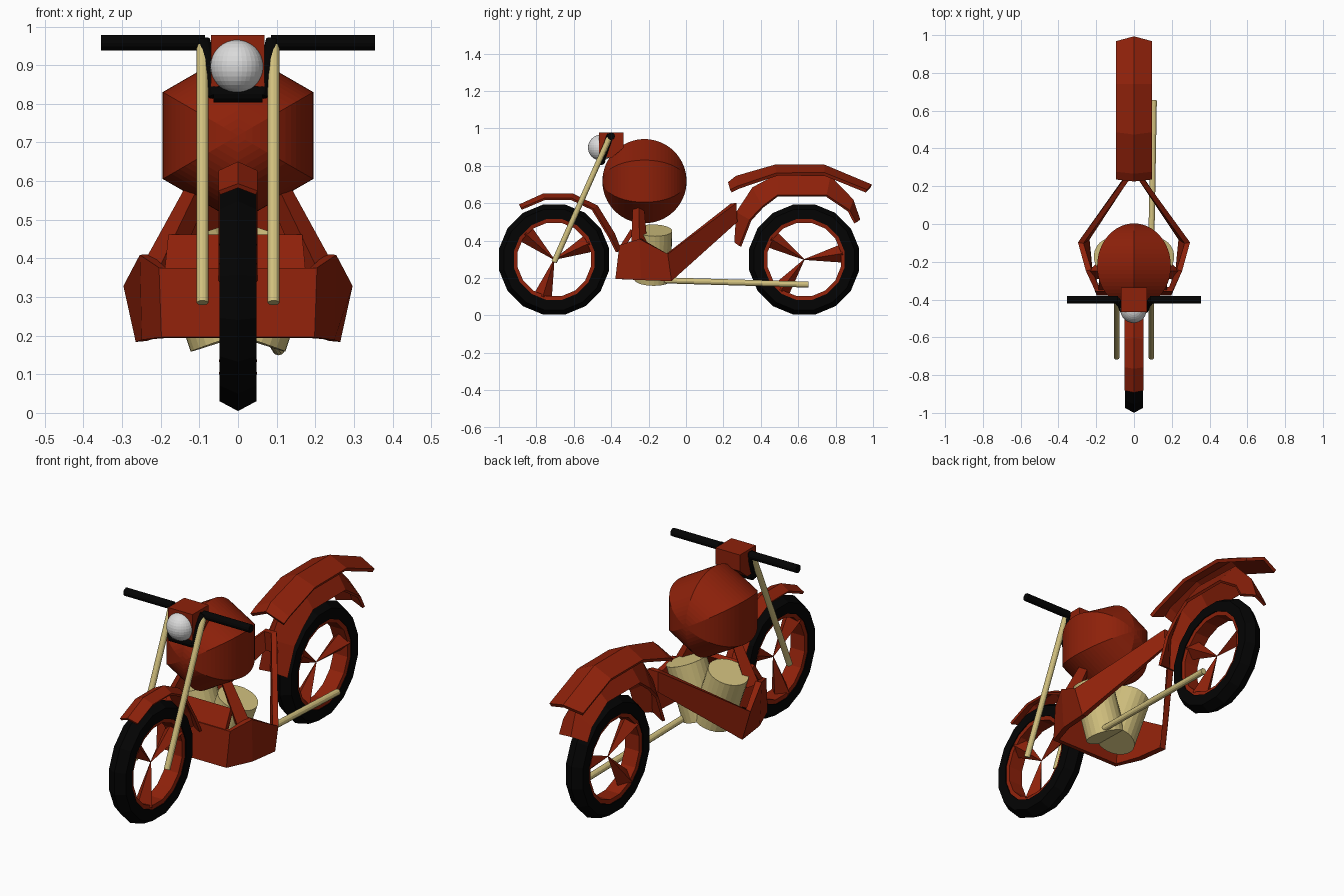
import bpy, bmesh, math
from mathutils import Vector, Matrix

cube = bpy.data.objects.get("Cube")
if cube:
    bpy.data.objects.remove(cube, do_unlink=True)


def material(name, r, g, b):
    m = bpy.data.materials.new(name)
    m.use_nodes = True
    m.diffuse_color = (r, g, b, 1)
    m.node_tree.nodes["Principled BSDF"].inputs["Base Color"].default_value = (r, g, b, 1)
    return m


RED = material("brick red", 0.27, 0.015, 0.003)
TAN = material("pale brass", 0.64, 0.53, 0.21)
BLACK = material("black rubber", 0.001, 0.001, 0.001)
WHITE = material("lamp white", 0.7, 0.7, 0.7)


def finish(name, bm, mat):
    bmesh.ops.recalc_face_normals(bm, faces=bm.faces)
    mesh = bpy.data.meshes.new(name)
    bm.to_mesh(mesh)
    bm.free()
    mesh.materials.append(mat)
    obj = bpy.data.objects.new(name, mesh)
    bpy.context.collection.objects.link(obj)
    return obj


def rod(name, a, b, r1, r2, mat, sides=12):
    """Cylinder or cone running from a to b."""
    a, b = Vector(a), Vector(b)
    turn = (b - a).to_track_quat('Z', 'Y').to_matrix().to_4x4()
    bm = bmesh.new()
    bmesh.ops.create_cone(bm, cap_ends=True, segments=sides, radius1=r1, radius2=r2,
                          depth=(b - a).length,
                          matrix=Matrix.Translation((a + b) / 2) @ turn)
    return finish(name, bm, mat)


def ball(name, centre, r, u, v, mat, turn=Matrix()):
    bm = bmesh.new()
    bmesh.ops.create_uvsphere(bm, u_segments=u, v_segments=v, radius=r,
                              matrix=Matrix.Translation(centre) @ turn)
    return finish(name, bm, mat)


def bridge(bm, rows, close_rows=False, close_section=False):
    """Join rows of points with quads."""
    grid = [[bm.verts.new(p) for p in row] for row in rows]
    n, k = len(grid), len(grid[0])
    for i in range(n if close_rows else n - 1):
        for j in range(k if close_section else k - 1):
            a, b = grid[i], grid[(i + 1) % n]
            bm.faces.new((a[j], b[j], b[(j + 1) % k], a[(j + 1) % k]))


def ring(name, centre, section, sides, mat):
    """Closed section of (x, radius) turned around the axle."""
    cy, cz = centre
    rows = []
    for i in range(sides):
        t = math.tau * (i + 0.5) / sides
        rows.append([(x, cy + r * math.cos(t), cz + r * math.sin(t)) for x, r in section])
    bm = bmesh.new()
    bridge(bm, rows, True, True)
    return finish(name, bm, mat)


def strip(name, rows, thick, closed=False):
    """Red sheet through rows of points, thickened both ways."""
    bm = bmesh.new()
    bridge(bm, rows, closed)
    mod = finish(name, bm, RED).modifiers.new("thickness", 'SOLIDIFY')
    mod.thickness = thick
    mod.offset = 0


def fender(name, outer, inner, half, thick):
    """Ridged strip: outer is the centre ridge, inner the two side edges."""
    strip(name, [[(-half, *i), (0, *o), (half, *i)] for o, i in zip(outer, inner)], thick)


# Wheels: tyre, rim and three tapered spokes
for label, cy, angles in (("front", -0.705, (138, 25, 253)), ("rear", 0.632, (148, 9, 233))):
    c = (cy, 0.299)
    ring(label + "_tyre", c, [(-.048, .22), (-.048, .274), (0, .3), (.048, .274), (.048, .22)],
         16, BLACK)
    ring(label + "_rim", c, [(-.04, .2), (-.044, .225), (.044, .225), (.04, .2)], 16, RED)
    for n, deg in enumerate(angles):
        t = math.radians(deg)
        rod(f"{label}_spoke_{n + 1}", (0, cy, 0.299),
            (0, cy + .208 * math.cos(t), .299 + .208 * math.sin(t)), 0.002, 0.05, RED, 4)

# Fenders
fender("front_fender",
       [(-.89, .588), (-.765, .645), (-.604, .645), (-.476, .583), (-.385, .435), (-.35, .345)],
       [(-.88, .57), (-.757, .622), (-.612, .622), (-.5, .568), (-.413, .425), (-.37, .34)],
       0.048, 0.012)
fender("rear_fender_upper",
       [(.23, .705), (.27, .738), (.475, .797), (.74, .797), (.99, .692)],
       [(.24, .665), (.28, .685), (.487, .755), (.74, .755), (.965, .665)],
       0.092, 0.018)
fender("rear_fender_lower",
       [(.265, .39), (.275, .55), (.36, .68), (.49, .75), (.77, .74), (.89, .615), (.925, .51)],
       [(.29, .37), (.345, .51), (.41, .58), (.49, .64), (.75, .64), (.87, .56), (.905, .495)],
       0.078, 0.014)

# Frame: one wall running round the engine and meeting under the rear fender
half_frame = [((.19, -.365, .195), (.195, -.345, .375)),
              ((.235, -.235, .19), (.24, -.245, .41)),
              ((.25, -.08, .185), (.282, -.1, .33)),
              ((.025, .262, .5), (.025, .255, .6))]
mirrored = [tuple((-x, y, z) for x, y, z in pair) for pair in reversed(half_frame)]
strip("frame_wall", half_frame + mirrored, 0.03, True)

# Shield leaning back above the front wall, between the struts
strip("front_shield", [[(x, -.345, .36), (x * .95, -.285, .455)] for x in (-.19, .175)], 0.025)

# Struts, forks and engine cylinders on both sides
for side, s in (("left", 1), ("right", -1)):
    rod(side + "_tank_strut", (s * .2, -.25, .38), (s * .085, -.255, .62), .043, .028, RED, 4)
    rod(side + "_fork", (s * .092, -.41, .95), (s * .092, -.705, .285), .015, .015, TAN)
    rod(side + "_engine_cylinder", (s * .03, -.178, .19), (s * .12, -.172, .455),
        .098, .098, TAN, 24)
rod("exhaust_pipe", (.09, -.2, .19), (.105, .655, .165), .016, .016, TAN)

# Fuel tank: six-sided barrel with rounded ends
ball("fuel_tank", (0, -.222, .718), .225, 6, 32, RED,
     Matrix.Rotation(math.radians(90), 4, 'X'))

# Steering head block with a sloping underside
bm = bmesh.new()
outline = [(-.465, .978), (-.335, .978), (-.335, .895), (-.395, .845), (-.465, .845)]
bridge(bm, [[(x, y, z) for y, z in outline] for x in (-.07, .068)], False, True)
bmesh.ops.holes_fill(bm, edges=bm.edges)
finish("steering_head", bm, RED)

# Handlebar: grips, bent stems and a cross piece
for side, s in (("left", 1), ("right", -1)):
    rod(side + "_grip", (s * .355, -.4, .958), (s * .085, -.4, .958), .02, .02, BLACK)
    rod(side + "_bar_stem", (s * .09, -.405, .965), (s * .058, -.455, .82), .018, .018, BLACK)
rod("bar_cross_piece", (-.064, -.452, .825), (.064, -.452, .825), .021, .021, BLACK)

# Headlight
ball("headlight", (-.003, -.455, .897), .069, 32, 16, WHITE)
